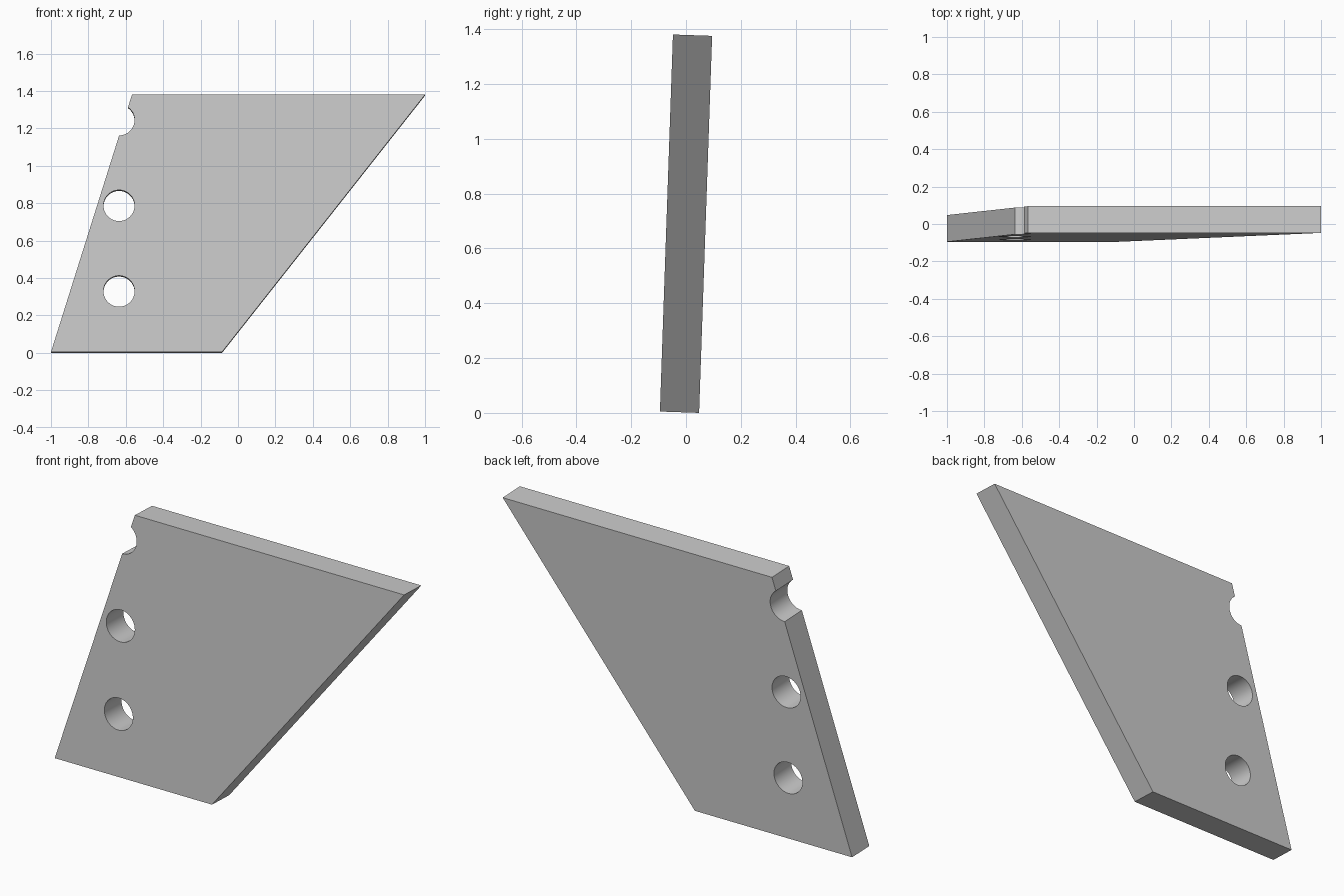
import bpy, bmesh, math

THICK = 0.143
TILT = math.radians(-1.98)
BASE = (0, -0.0237, 0.0025)

cube = bpy.data.objects.get("Cube")
if cube:
    bpy.data.objects.remove(cube, do_unlink=True)

# Single plain grey
grey = bpy.data.materials.new("plain grey")
grey.use_nodes = True
colour = (0.6, 0.6, 0.6, 1)
grey.diffuse_color = colour
grey.node_tree.nodes["Principled BSDF"].inputs["Base Color"].default_value = colour


def prism(name, outline, depth):
    """Extrude an x-z outline evenly to both sides along y."""
    bm = bmesh.new()
    face = bm.faces.new([bm.verts.new((x, -depth / 2, z)) for x, z in outline])
    ext = bmesh.ops.extrude_face_region(bm, geom=[face])["geom"]
    bmesh.ops.translate(bm, vec=(0, depth, 0),
                        verts=[v for v in ext if isinstance(v, bmesh.types.BMVert)])
    bmesh.ops.recalc_face_normals(bm, faces=bm.faces)
    mesh = bpy.data.meshes.new(name)
    bm.to_mesh(mesh)
    bm.free()
    mesh.materials.append(grey)
    obj = bpy.data.objects.new(name, mesh)
    bpy.context.collection.objects.link(obj)
    return obj


def circle(x, z, radius, sides=64):
    angles = [math.tau * i / sides for i in range(sides)]
    return [(x + radius * math.cos(a), z + radius * math.sin(a)) for a in angles]


# Slanted four-sided plate
plate = prism("slanted_plate", [(-1, 0), (-0.085, 0), (1, 1.376), (-0.567, 1.376)], THICK)
bpy.context.view_layer.objects.active = plate
plate.select_set(True)

# Two bolt holes, and a third that breaks through the slanted edge as a notch
for z in (0.325, 0.783, 1.241):
    cutter = prism("hole_cutter", circle(-0.636, z, 0.083), THICK * 2)
    cutter.hide_render = True
    mod = plate.modifiers.new("hole", "BOOLEAN")
    mod.operation = "DIFFERENCE"
    mod.solver = "EXACT"
    mod.object = cutter
    bpy.ops.object.modifier_apply(modifier=mod.name)
    bpy.data.objects.remove(cutter, do_unlink=True)

# Round hole walls with crisp rims, then lean the plate back slightly
bpy.ops.object.shade_smooth_by_angle(angle=math.radians(30))
plate.rotation_euler.x = TILT
plate.location = BASE
